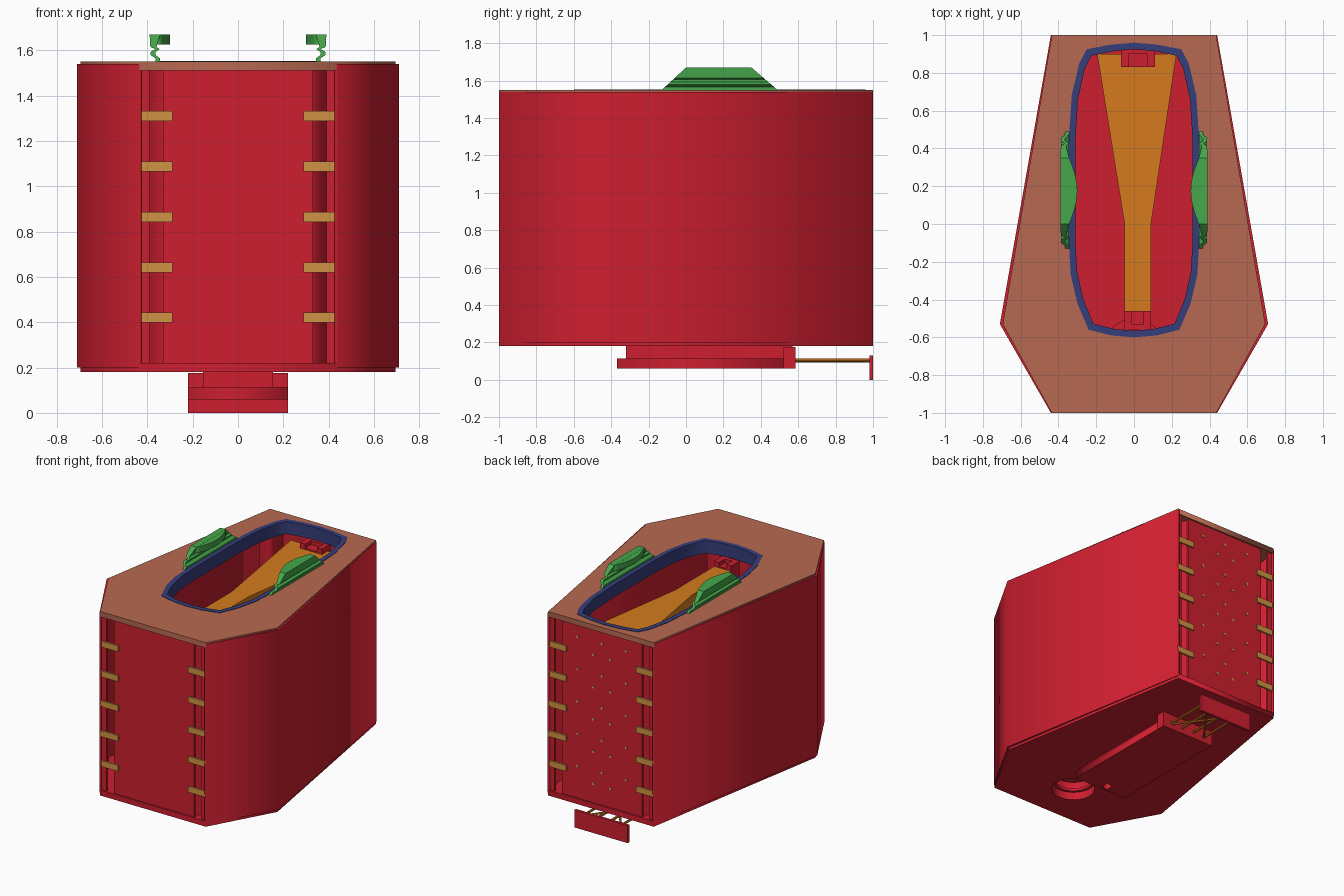
import bpy, bmesh, math
from mathutils import Vector

if "Cube" in bpy.data.objects:
    bpy.data.objects.remove(bpy.data.objects["Cube"], do_unlink=True)


def material(name, r, g, b):
    m = bpy.data.materials.new(name)
    color = [c ** 2.2 for c in (r, g, b)] + [1]
    m.use_nodes = True
    m.diffuse_color = color
    m.node_tree.nodes["Principled BSDF"].inputs["Base Color"].default_value = color
    return m


RED = material("red", .80, .14, .2)
CLAY = material("clay", .71, .41, .32)
NAVY = material("navy", .22, .25, .48)
GREEN = material("green", .28, .65, .30)
ORANGE = material("orange", .83, .48, .14)
TAN = material("tan", .81, .57, .27)


def finish(name, bm, mat):
    bmesh.ops.remove_doubles(bm, verts=bm.verts, dist=1e-4)
    bmesh.ops.recalc_face_normals(bm, faces=bm.faces)
    mesh = bpy.data.meshes.new(name)
    bm.to_mesh(mesh)
    bm.free()
    mesh.materials.append(mat)
    obj = bpy.data.objects.new(name, mesh)
    bpy.context.collection.objects.link(obj)
    return obj


def prism(name, loops, z0, z1, mat):
    """Extrude a plan outline, with optional holes, between two heights."""
    curve = bpy.data.curves.new(name, "CURVE")
    curve.dimensions = "2D"
    curve.fill_mode = "BOTH"
    curve.extrude = (z1 - z0) / 2
    for loop in loops:
        s = curve.splines.new("POLY")
        s.points.add(len(loop) - 1)
        for p, (x, y) in zip(s.points, loop):
            p.co = (x, y, 0, 1)
        s.use_cyclic_u = True
    temp = bpy.data.objects.new(name, curve)
    bpy.context.collection.objects.link(temp)
    bpy.context.view_layer.update()
    mesh = bpy.data.meshes.new_from_object(
        temp.evaluated_get(bpy.context.evaluated_depsgraph_get()))
    bm = bmesh.new()
    bm.from_mesh(mesh)
    bmesh.ops.translate(bm, verts=bm.verts, vec=(0, 0, (z0 + z1) / 2))
    bpy.data.objects.remove(temp)
    bpy.data.curves.remove(curve)
    bpy.data.meshes.remove(mesh)
    return finish(name, bm, mat)


def box(name, x0, x1, y0, y1, z0, z1, mat):
    bm = bmesh.new()
    bmesh.ops.create_cube(bm, size=1)
    for v in bm.verts:
        v.co = ((x0 + x1) / 2 + v.co.x * (x1 - x0),
                (y0 + y1) / 2 + v.co.y * (y1 - y0),
                (z0 + z1) / 2 + v.co.z * (z1 - z0))
    return finish(name, bm, mat)


def rod(name, a, b, radius, mat):
    a, b = Vector(a), Vector(b)
    bm = bmesh.new()
    bmesh.ops.create_cone(bm, cap_ends=True, segments=8, radius1=radius,
                          radius2=radius, depth=(b - a).length)
    turn = (b - a).to_track_quat("Z", "Y")
    for v in bm.verts:
        v.co = turn @ v.co + (a + b) / 2
    return finish(name, bm, mat)


def mirrored(half):
    return half + [(-x, y) for x, y in reversed(half) if x > 0]


def circle(y, r, n=32):
    return [(r * math.cos(math.tau * i / n), y + r * math.sin(math.tau * i / n))
            for i in range(n)]


# Hexagonal deck and base set inside the walls
plate = mirrored([(.435, 1), (.695, -.53), (.435, -1)])
opening = mirrored([(0, .96), (.12, .95), (.25, .925), (.29, .85), (.33, .68),
                    (.345, .45), (.345, -.1), (.335, -.27), (.3, -.42),
                    (.24, -.56), (.12, -.59), (0, -.6)])
opening = [p for i, p in enumerate(opening) if p not in opening[:i]]
rim_inner = [(x * .9, .18 + (y - .18) * .955) for x, y in opening]
prism("deck", [plate, opening], 1.51, 1.55, CLAY)
prism("opening_rim", [opening, rim_inner], 1.46, 1.553, NAVY)
prism("base", [plate, circle(-.66, .15)], .18, .22, RED)

# Round socket in the base
prism("socket_wall", [circle(-.66, .16), circle(-.66, .15)], .18, .32, RED)
prism("socket_collar", [circle(-.66, .15), circle(-.66, .13)], .24, .26, RED)
prism("socket_cap", [circle(-.66, .16)], .32, .33, RED)

# Slanted side walls
for side, s in (("right", -1), ("left", 1)):
    wall = [(.44, 1), (.71, -.53), (.44, -1), (.425, -1), (.69, -.53), (.425, 1)]
    prism(side + "_wall", [[(x * s, y) for x, y in wall]], .2, 1.54, RED)

# End walls with slots, slot backs and straps
for end, e in (("front", -1), ("back", 1)):
    outer, inner = sorted((.988 * e, .97 * e))
    box(end + "_panel", -.33, .33, outer, inner, .2, 1.52, RED)
    for side, s in (("right", -1), ("left", 1)):
        label = f"{end}_{side}_"
        x0, x1 = sorted((.39 * s, .435 * s))
        box(label + "corner_strip", x0, x1, outer, inner, .2, 1.52, RED)
        back = [(.32, .97), (.4, .83), (.4, .82), (.31, .97)]
        prism(label + "slot_back", [[(x * s, y * e) for x, y in back]], .2, 1.52, RED)
        x0, x1 = sorted((.29 * s, .44 * s))
        y0, y1 = sorted((.985 * e, e))
        for i in range(5):
            z = .42 + i * .2225
            box(label + f"strap_{i + 1}", x0, x1, y0, y1, z - .022, z + .022, TAN)

# Small studs on the back panel
for i in range(5):
    z = .36 + i * .24
    studs = [(.07, z), (-.07, z), (0, z + .1), (.2, z + .1), (-.2, z + .1)]
    for j, (x, h) in enumerate(studs):
        rod(f"back_stud_{i + 1}_{j + 1}", (x, .98, h), (x, .992, h), .011, TAN)

# Tapered beam inside, held by a forked bracket at each end
prism("inner_beam", [[(-.05, -.47), (.09, -.47), (.09, 0), (.225, .9),
                      (-.195, .9), (-.05, 0)]], 1.2, 1.42, ORANGE)
for end, y, e, w in (("front", -.56, -1, .07), ("back", .93, 1, .09)):
    y0, y1 = sorted((y, y - .1 * e))
    for side, x in (("right", .02 - w), ("left", w - .02)):
        box(f"{end}_bracket_{side}_cheek", x, x + .04, y0, y1, 1.36, 1.46, RED)
    b0, b1 = sorted((y, y - .03 * e))
    box(f"{end}_bracket_plate", .02 - w, .02 + w, b0, b1, 1.3, 1.46, RED)
    box(f"{end}_bracket_tongue", -.03, .07, y0, y1, 1.38, 1.43, RED)

# Ridged handles with a curved grip on the deck
ridges = [(1.55, .345, .365), (1.565, .345, .365), (1.58, .365, .387),
          (1.592, .365, .387), (1.605, .345, .365), (1.615, .36, .387),
          (1.67, .343, .39)]
for side, s in (("right", -1), ("left", 1)):
    bm = bmesh.new()
    rings = []
    for z, xa, xb in ridges:
        t = (z - 1.55) / .12
        y0, y1 = -.13 + .13 * t, .49 - .14 * t
        rings.append([bm.verts.new((x * s, y, z)) for x, y in
                      ((xa, y0), (xb, y0), (xb, y1), (xa, y1))])
    for a, b in zip(rings, rings[1:]):
        for i in range(4):
            j = (i + 1) % 4
            bm.faces.new((a[i], a[j], b[j], b[i]))
    bm.faces.new(rings[0])
    bm.faces.new(rings[-1])
    finish(side + "_handle", bm, GREEN)
    bulge = [(.343 - .043 * math.sin(math.pi * i / 12), i * .35 / 12)
             for i in range(13)]
    grip = [(x * s, y) for x, y in bulge + [(.37, .35), (.37, 0)]]
    prism(side + "_handle_grip", [grip], 1.625, 1.669, GREEN)

# Stepped skid under the base with a small square socket
box("skid_neck", -.155, .155, -.32, .57, .11, .19, RED)
skid = [(-.22, -.37), (.22, -.37), (.22, .52), (-.22, .52)]
notch = [(-.05, -.35), (.0, -.35), (.0, -.29), (-.05, -.29)]
prism("skid_shoe", [skid, notch], .06, .115, RED)
box("skid_end", -.22, .22, .52, .585, .06, .175, RED)

# Rear bumper carried on a rod lattice
box("rear_bumper", -.22, .22, .98, 1, 0, .13, RED)
for i, x in enumerate((-.15, -.05, .05, .15)):
    rod(f"bumper_rod_{i + 1}", (x, .57, .105), (x, .985, .105), .009, ORANGE)
for i, s in enumerate((-1, 1)):
    rod(f"bumper_brace_{i + 1}", (-.15 * s, .58, .1), (.15 * s, .98, .1), .008, ORANGE)
